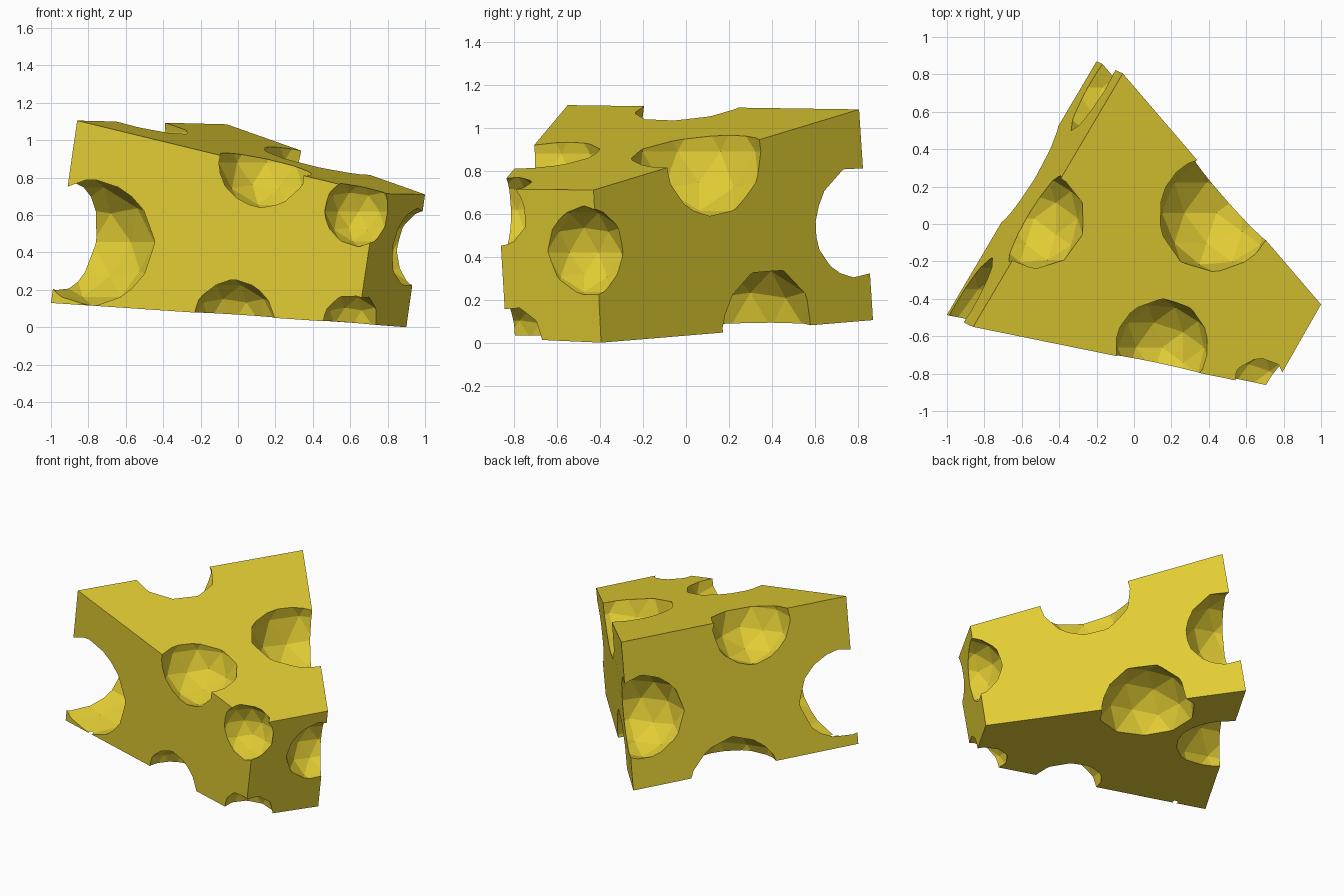
import bpy, bmesh
from mathutils import Matrix

cube = bpy.data.objects.get("Cube")
if cube:
    bpy.data.objects.remove(cube, do_unlink=True)

# Single flat cheese colour
cheese = bpy.data.materials.new("cheese_yellow")
cheese.use_nodes = True
colour = (0.76, 0.61, 0.034, 1)
cheese.diffuse_color = colour
cheese.node_tree.nodes["Principled BSDF"].inputs["Base Color"].default_value = colour


def make_object(name, bm):
    bmesh.ops.recalc_face_normals(bm, faces=bm.faces)
    mesh = bpy.data.meshes.new(name)
    bm.to_mesh(mesh)
    bm.free()
    mesh.materials.append(cheese)
    obj = bpy.data.objects.new(name, mesh)
    bpy.context.collection.objects.link(obj)
    return obj


# Tilted wedge with a blunt tip: four corners below, four above
bottom = [(-1, -.485, .13), (.64, -.835, .02), (.9, -.395, 0), (-.2, .87, .105)]
top = [(-.86, -.55, 1.105), (.745, -.877, .715), (1, -.43, .71), (-.06, .805, 1.085)]
bm = bmesh.new()
low = [bm.verts.new(p) for p in bottom]
high = [bm.verts.new(p) for p in top]
bm.faces.new(low[::-1])
bm.faces.new(high)
for i in range(4):
    j = (i + 1) % 4
    bm.faces.new((low[i], low[j], high[j], high[i]))
wedge = make_object("cheese_wedge", bm)

# Faceted holes: centre and radius
holes = [
    ((.15, -.66, .88), .265),    # top front edge
    ((.645, -.845, .62), .19),   # blunt tip, front corner
    ((-.775, -.52, .455), .345), # front left corner
    ((-.02, -.68, .03), .23),    # bottom front edge
    ((-.535, .03, 1.04), .275),  # top rear edge
    ((.44, .06, .89), .325),     # top long side
    ((.96, -.475, .42), .217),   # blunt tip, rear corner
    ((.615, -.775, .015), .17),  # bottom of tip
    ((.14, .30, .07), .31),      # bottom long side
    ((-.54, .25, 0), .335),      # bottom rear edge
    ((-.17, .73, .565), .285),   # back corner
]
bm = bmesh.new()
for centre, radius in holes:
    bmesh.ops.create_icosphere(bm, subdivisions=2, radius=radius,
                               matrix=Matrix.Translation(centre))
cutter = make_object("hole_cutter", bm)
cutter.hide_render = True

# Carve the holes and keep the finished mesh
cut = wedge.modifiers.new("holes", "BOOLEAN")
cut.operation = "DIFFERENCE"
cut.solver = "EXACT"
cut.object = cutter
graph = bpy.context.evaluated_depsgraph_get()
carved = bpy.data.meshes.new_from_object(wedge.evaluated_get(graph))
wedge.modifiers.clear()
wedge.data = carved
bpy.data.objects.remove(cutter, do_unlink=True)
for face in carved.polygons:
    face.use_smooth = False
